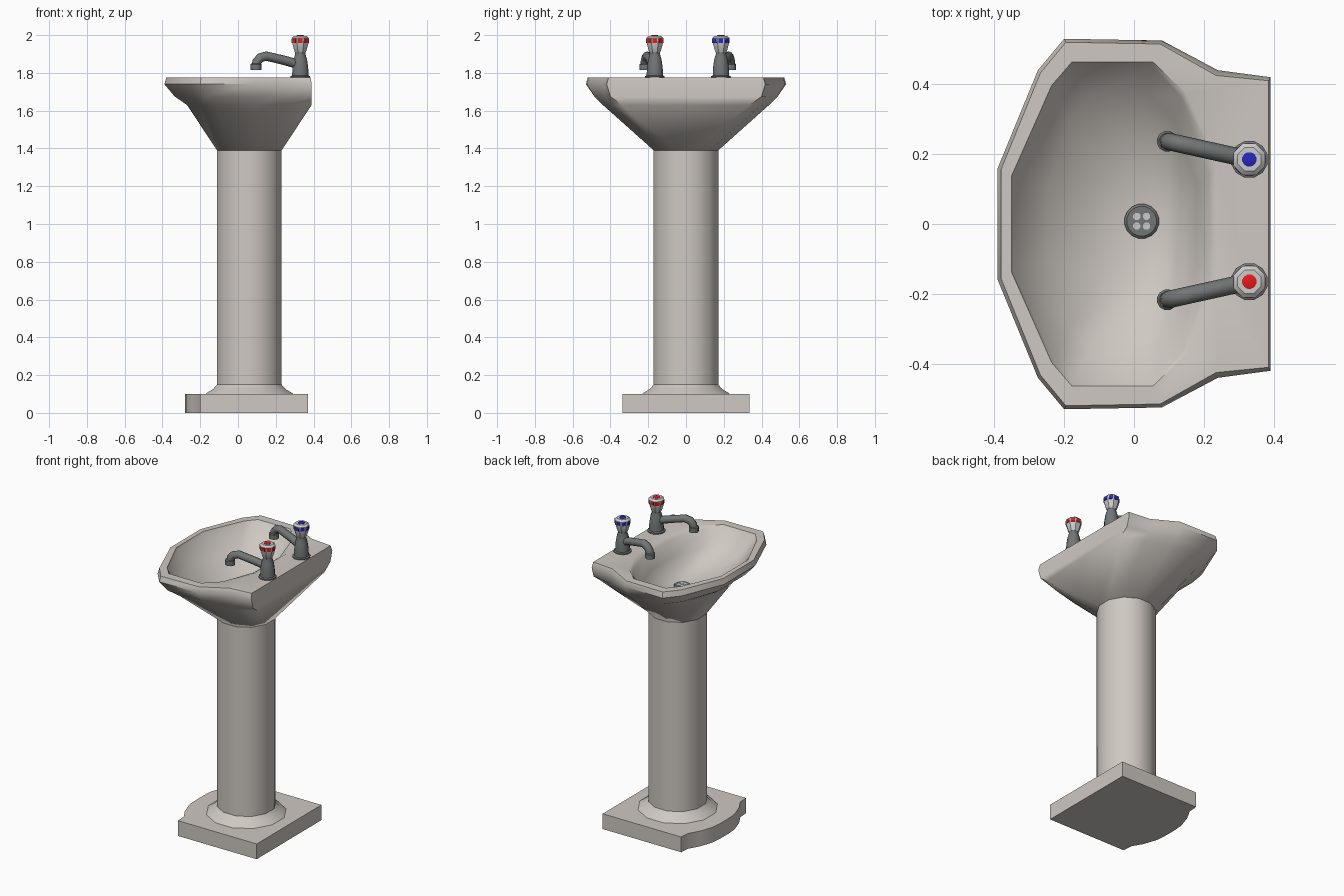
import bpy, bmesh
from math import sin, cos, pi, radians, atan2
from mathutils import Vector

if "Cube" in bpy.data.objects:
    bpy.data.objects.remove(bpy.data.objects["Cube"])


def material(name, rgb):
    m = bpy.data.materials.new(name)
    m.diffuse_color = (*rgb, 1)
    m.use_nodes = True
    m.node_tree.nodes["Principled BSDF"].inputs["Base Color"].default_value = m.diffuse_color
    return m


CERAMIC = material("ceramic", (0.62, 0.58, 0.54))
METAL = material("grey_metal", (0.17, 0.18, 0.18))
WHITE = material("handle_white", (0.72, 0.72, 0.72))
RED = material("hot_red", (0.8, 0.01, 0.01))
BLUE = material("cold_blue", (0.02, 0.02, 0.5))


def finish(obj, mat, angle):
    obj.data.materials.append(mat)
    bpy.ops.object.select_all(action='DESELECT')
    obj.select_set(True)
    bpy.context.view_layer.objects.active = obj
    bpy.ops.object.shade_smooth_by_angle(angle=radians(angle))
    return obj


def loft(name, rings, mat, angle=40):
    """Skin equal-length rings of points and cap both ends."""
    bm = bmesh.new()
    loops = [[bm.verts.new(p) for p in r] for r in rings]
    n = len(loops[0])
    for a, b in zip(loops, loops[1:]):
        for i in range(n):
            j = (i + 1) % n
            bm.faces.new((a[i], a[j], b[j], b[i]))
    bm.faces.new(loops[0])
    bm.faces.new(loops[-1])
    bmesh.ops.recalc_face_normals(bm, faces=bm.faces)
    me = bpy.data.meshes.new(name)
    bm.to_mesh(me)
    bm.free()
    obj = bpy.data.objects.new(name, me)
    bpy.context.collection.objects.link(obj)
    return finish(obj, mat, angle)


def circle(cx, cy, r, z, n):
    return [(cx + r * cos(2 * pi * (i + 0.5) / n), cy + r * sin(2 * pi * (i + 0.5) / n), z)
            for i in range(n)]


def lathe(name, cx, cy, profile, mat, n=12, angle=40):
    return loft(name, [circle(cx, cy, r, z, n) for r, z in profile], mat, angle)


def mirrored(half, z):
    """Half outline (+y side, back to front) completed on the -y side."""
    return [(x, y, z) for x, y in half] + [(x, -y, z) for x, y in reversed(half)]


# Base slab with a bowed front edge
slab = [(0.37, 0.335), (-0.20, 0.335), (-0.205, 0.27), (-0.245, 0.20), (-0.275, 0.11), (-0.28, 0.04)]
loft("base_slab", [mirrored(slab, 0), mirrored(slab, 0.10)], CERAMIC, 30)

# Round pedestal column with flared foot
lathe("pedestal_column", 0.06, 0,
      [(0.245, 0.095), (0.235, 0.105), (0.20, 0.125), (0.177, 0.15), (0.177, 1.40)], CERAMIC)

# Basin: underside, rolled rim, then bowl interior
outer = [(0.39, 0.42), (0.24, 0.44), (0.08, 0.525), (-0.20, 0.53), (-0.275, 0.44), (-0.39, 0.16)]
inner = [(0.21, 0.135), (0.135, 0.363), (0.05, 0.455), (-0.175, 0.453), (-0.23, 0.39), (-0.345, 0.135)]
under = [(0.39, 0.34), (0.25, 0.40), (0.09, 0.44), (-0.12, 0.43), (-0.20, 0.33), (-0.27, 0.12)]
lip = [(0.39, 0.40), (0.24, 0.425), (0.08, 0.485), (-0.17, 0.485), (-0.245, 0.39), (-0.335, 0.14)]
deck = [(0.385, 0.41), (0.235, 0.425), (0.075, 0.515), (-0.195, 0.52), (-0.268, 0.432), (-0.38, 0.157)]
wall = [(0.18, 0.11), (0.12, 0.29), (0.04, 0.37), (-0.13, 0.36), (-0.18, 0.29), (-0.25, 0.11)]
floor = [(0.12, 0.06), (0.10, 0.14), (0.04, 0.19), (-0.03, 0.18), (-0.09, 0.13), (-0.12, 0.05)]
drain_ring = [(0.022 + 0.05 * cos(radians(a)), 0.05 * sin(radians(a))) for a in range(15, 180, 30)]
rim_edge = [(x + (dx - x) * 0.15, y + (dy - y) * 0.15) for (x, y), (dx, dy) in zip(inner, deck)]
loft("basin", [circle(0.06, 0, 0.177, 1.39, 12), mirrored(under, 1.63), mirrored(lip, 1.675),
               mirrored(outer, 1.74), mirrored(deck, 1.775), mirrored(rim_edge, 1.775),
               mirrored(inner, 1.76), mirrored(wall, 1.66), mirrored(floor, 1.575),
               mirrored(drain_ring, 1.555)], CERAMIC, 45)

# Drain plate with four holes
lathe("drain_plate", 0.022, 0.008, [(0.05, 1.55), (0.05, 1.566), (0.043, 1.572)], METAL, 16)
for i, (sx, sy) in enumerate([(1, 1), (1, -1), (-1, 1), (-1, -1)]):
    lathe(f"drain_hole_{i + 1}", 0.022 + sx * 0.014, 0.008 + sy * 0.014,
          [(0.011, 1.565), (0.011, 1.573)], WHITE, 8)


def tap(label, side, colour):
    cx, cy = 0.33, 0.01 + side * 0.175
    # Flange and tapered body
    lathe(f"{label}_tap_body", cx, cy,
          [(0.054, 1.765), (0.054, 1.782), (0.045, 1.786), (0.043, 1.83), (0.037, 1.87),
           (0.028, 1.90), (0.028, 1.92)], METAL)
    # Faceted handle
    lathe(f"{label}_handle", cx, cy,
          [(0.028, 1.905), (0.034, 1.915), (0.046, 1.955), (0.049, 1.985), (0.036, 1.996)],
          WHITE, 8, 30)
    # Coloured cap
    lathe(f"{label}_cap", cx, cy, [(0.021, 1.99), (0.021, 1.998), (0.016, 2.0)], colour, 12)
    # Coloured windows, one per facet
    for k in range(8):
        a = 2 * pi * k / 8
        out, tan = Vector((cos(a), sin(a), 0)), Vector((-sin(a), cos(a), 0))
        mid = Vector((cx, cy, 1.970))
        rings = [[mid + out * d + tan * (0.012 * u) + Vector((0, 0, 0.011 * v))
                  for u, v in ((-1, -1), (1, -1), (1, 1), (-1, 1))] for d in (0.036, 0.0465)]
        loft(f"{label}_window_{k + 1}", rings, colour, 30)
    # Bent spout, swung slightly outwards
    cu = bpy.data.curves.new(f"{label}_spout", 'CURVE')
    cu.dimensions = '3D'
    cu.bevel_depth, cu.bevel_resolution, cu.use_fill_caps = 0.025, 2, True
    path = [(0.32, 1.845), (0.25, 1.865), (0.15, 1.889), (0.118, 1.880), (0.099, 1.858), (0.095, 1.82)]
    sp = cu.splines.new('POLY')
    sp.points.add(len(path) - 1)
    for p, (x, z) in zip(sp.points, path):
        p.co = (x, cy + side * 0.052 * (cx - x) / 0.235, z, 1)
    ob = bpy.data.objects.new(f"{label}_spout", cu)
    bpy.context.collection.objects.link(ob)
    bpy.ops.object.select_all(action='DESELECT')
    ob.select_set(True)
    bpy.context.view_layer.objects.active = ob
    bpy.ops.object.convert(target='MESH')
    finish(bpy.context.view_layer.objects.active, METAL, 50)
    # Spout nozzle
    lathe(f"{label}_nozzle", 0.095, cy + side * 0.052, [(0.030, 1.815), (0.030, 1.845), (0.024, 1.85)], METAL)


tap("hot", -1, RED)
tap("cold", 1, BLUE)
